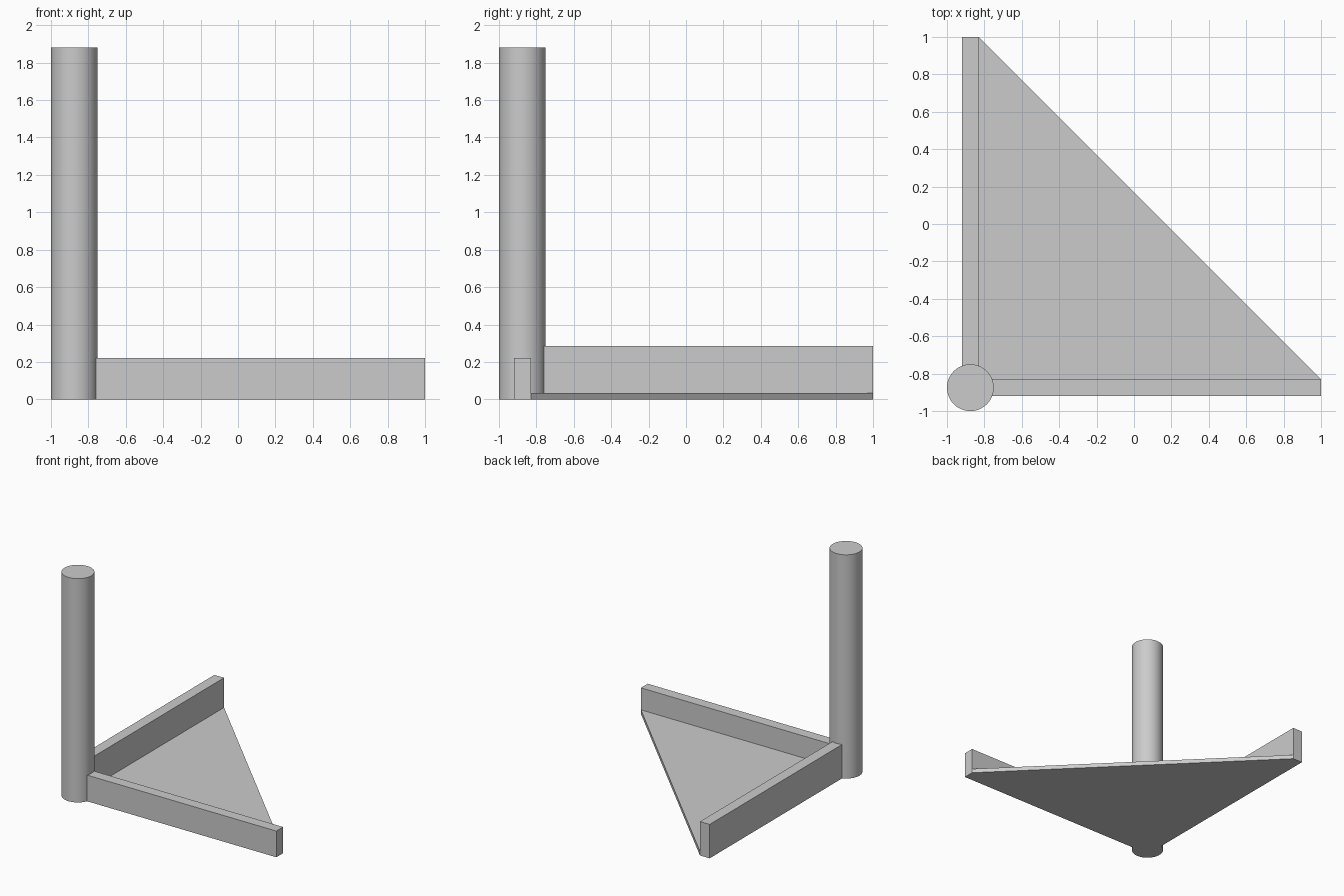
import bpy
import bmesh
import math

cube = bpy.data.objects.get("Cube")
if cube:
    bpy.data.objects.remove(cube, do_unlink=True)

GREY = (0.6, 0.6, 0.6, 1.0)
grey = bpy.data.materials.new("plain_grey")
grey.use_nodes = True
grey.diffuse_color = GREY
grey.node_tree.nodes["Principled BSDF"].inputs["Base Color"].default_value = GREY

POLE = -0.875           # pole centre in x and y
RADIUS = 0.125
OUTER, INNER = -0.92, -0.83   # outer and inner faces of the walls
START = -0.76           # where the walls meet the pole


def prism(name, outline, height):
    """Extrude a counter-clockwise floor outline upward from the ground."""
    bm = bmesh.new()
    face = bm.faces.new([bm.verts.new((x, y, 0)) for x, y in outline])
    top = bmesh.ops.extrude_face_region(bm, geom=[face])["geom"]
    for v in top:
        if isinstance(v, bmesh.types.BMVert):
            v.co.z = height
    bmesh.ops.recalc_face_normals(bm, faces=bm.faces)
    mesh = bpy.data.meshes.new(name)
    bm.to_mesh(mesh)
    bm.free()
    mesh.materials.append(grey)
    obj = bpy.data.objects.new(name, mesh)
    bpy.context.collection.objects.link(obj)
    return obj


# Round upright pole at the corner
height = 1.88
bpy.ops.mesh.primitive_cylinder_add(vertices=64, radius=RADIUS, depth=height,
                                    location=(POLE, POLE, height / 2))
pole = bpy.context.object
pole.name = "corner_pole"
pole.data.materials.append(grey)
bpy.ops.object.shade_smooth_by_angle(angle=math.radians(30))

# Low front wall and taller side wall, at right angles
prism("front_wall", [(START, OUTER), (1, OUTER), (1, INNER), (START, INNER)], 0.22)
prism("side_wall", [(OUTER, START), (INNER, START), (INNER, 1), (OUTER, 1)], 0.285)

# Thin triangular floor between the walls
prism("triangular_floor", [(INNER, INNER), (1, INNER), (INNER, 1)], 0.035)
